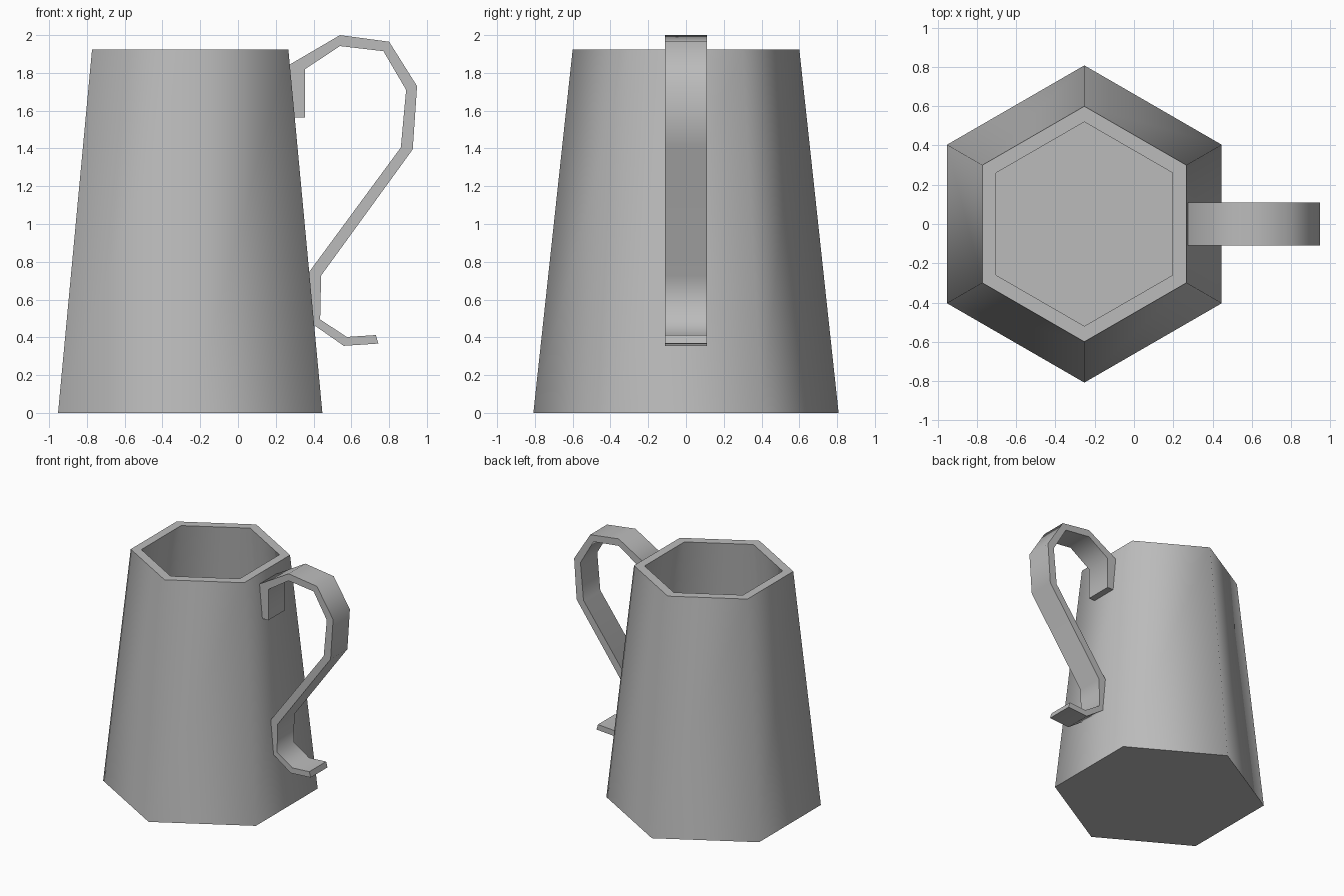
import bpy, bmesh, math

cube = bpy.data.objects.get("Cube")
if cube:
    bpy.data.objects.remove(cube, do_unlink=True)

# One plain grey for the whole mug
grey = bpy.data.materials.new("plain_grey")
grey.use_nodes = True
colour = (0.5, 0.5, 0.5, 1)
grey.diffuse_color = colour
grey.node_tree.nodes["Principled BSDF"].inputs["Base Color"].default_value = colour


def finish(name, bm):
    bmesh.ops.recalc_face_normals(bm, faces=bm.faces)
    mesh = bpy.data.meshes.new(name)
    bm.to_mesh(mesh)
    bm.free()
    mesh.materials.append(grey)
    obj = bpy.data.objects.new(name, mesh)
    bpy.context.collection.objects.link(obj)
    bpy.ops.object.select_all(action="DESELECT")
    obj.select_set(True)
    bpy.context.view_layer.objects.active = obj
    bpy.ops.object.shade_smooth_by_angle(angle=math.radians(65))
    return obj


# Hollow six-sided body: outer wall, rim, inner wall, floor
SIDES, CENTRE_X = 6, -0.253
bm = bmesh.new()
rings = []
for radius, z in [(0.808, 0), (0.6, 1.925), (0.52, 1.925), (0.72, 0.08)]:
    angles = [math.pi / 2 + math.tau * i / SIDES for i in range(SIDES)]
    rings.append([bm.verts.new((CENTRE_X + radius * math.cos(a),
                                radius * math.sin(a), z)) for a in angles])
for low, high in zip(rings, rings[1:]):
    for i in range(SIDES):
        j = (i + 1) % SIDES
        bm.faces.new((low[i], low[j], high[j], high[i]))
bm.faces.new(rings[0])
bm.faces.new(rings[-1])
finish("mug_body", bm)

# Curled strap handle: matching outer and inner rails, swept across its width
HALF_WIDTH = 0.11
outer = [(0.295, 1.565), (0.272, 1.843), (0.54, 2.0), (0.8, 1.965), (0.948, 1.73),
         (0.925, 1.395), (0.44, 0.727), (0.435, 0.495), (0.575, 0.402), (0.73, 0.412)]
inner = [(0.355, 1.565), (0.355, 1.82), (0.54, 1.942), (0.77, 1.915), (0.89, 1.71),
         (0.862, 1.405), (0.376, 0.745), (0.402, 0.465), (0.56, 0.355), (0.743, 0.367)]
bm = bmesh.new()
side = bm.faces.new([bm.verts.new((x, -HALF_WIDTH, z)) for x, z in outer + inner[::-1]])
swept = bmesh.ops.extrude_face_region(bm, geom=[side], use_keep_orig=True)
moved = [v for v in swept["geom"] if isinstance(v, bmesh.types.BMVert)]
bmesh.ops.translate(bm, verts=moved, vec=(0, 2 * HALF_WIDTH, 0))
finish("handle", bm)
